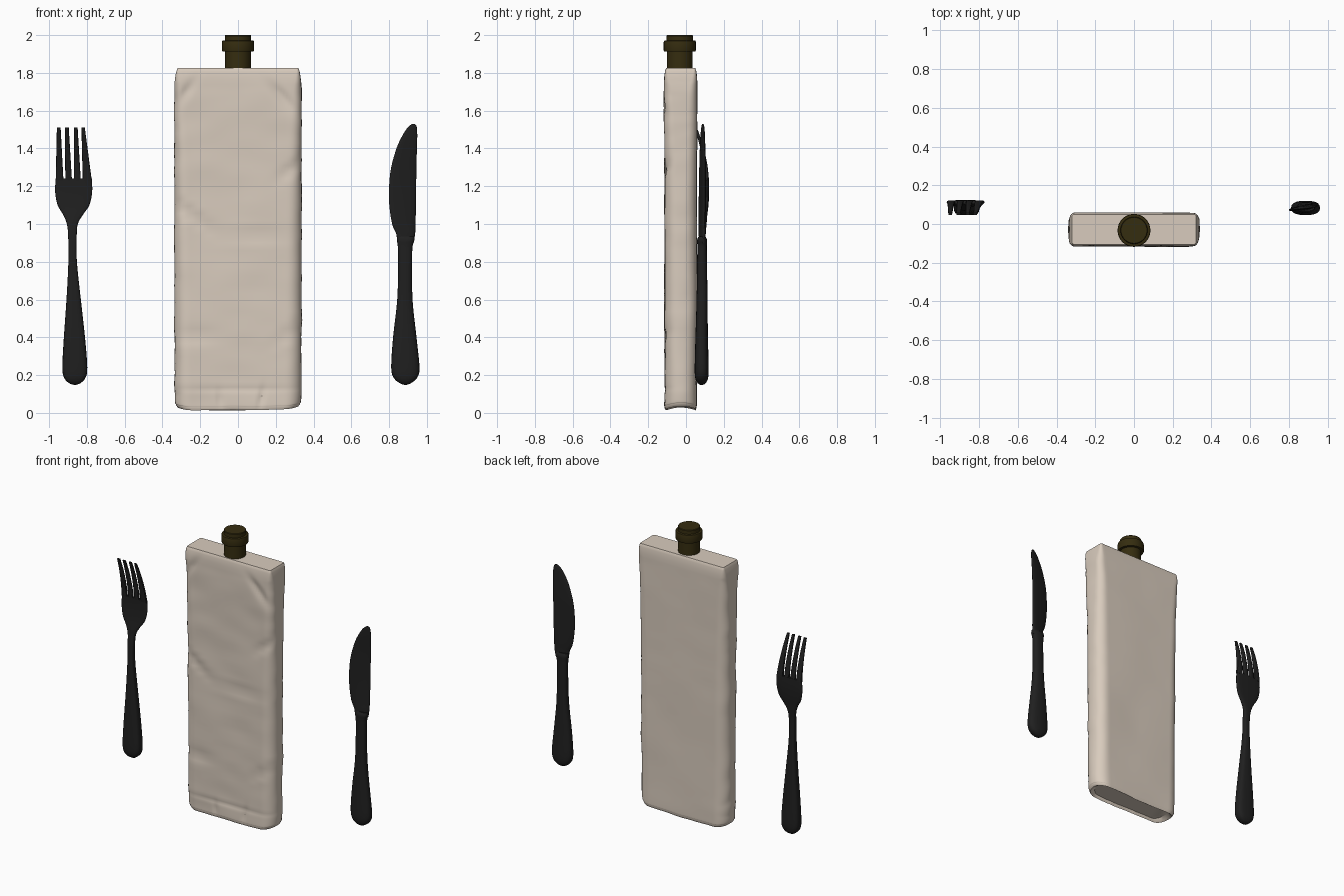
import bpy
import math
from mathutils import Vector, noise

if "Cube" in bpy.data.objects:
    bpy.data.objects.remove(bpy.data.objects["Cube"], do_unlink=True)


def material(name, rgb):
    m = bpy.data.materials.new(name)
    m.use_nodes = True
    m.diffuse_color = (*rgb, 1)
    node = next(n for n in m.node_tree.nodes if n.type == "BSDF_PRINCIPLED")
    node.inputs["Base Color"].default_value = (*rgb, 1)
    return m


CREAM = material("cream pouch", (0.69, 0.60, 0.51))
BLACK = material("black cutlery", (0.014, 0.014, 0.014))
OLIVE = material("dark olive cap", (0.036, 0.026, 0.005))


def loft(name, rings, mat, angle=40):
    """Skin a stack of equal rings and cap both ends."""
    n = len(rings[0])
    verts = [p for ring in rings for p in ring]
    faces = []
    for k in range(len(rings) - 1):
        for i in range(n):
            j = (i + 1) % n
            faces.append((k * n + i, k * n + j, (k + 1) * n + j, (k + 1) * n + i))
    faces.append(tuple(reversed(range(n))))
    faces.append(tuple(range(len(verts) - n, len(verts))))
    mesh = bpy.data.meshes.new(name)
    mesh.from_pydata(verts, [], faces)
    mesh.materials.append(mat)
    ob = bpy.data.objects.new(name, mesh)
    bpy.context.scene.collection.objects.link(ob)
    bpy.ops.object.select_all(action="DESELECT")
    ob.select_set(True)
    bpy.context.view_layer.objects.active = ob
    bpy.ops.object.shade_smooth_by_angle(angle=math.radians(angle))
    return ob


def smooth_path(rows, steps=4):
    """Catmull-Rom interpolation of station rows."""
    out = []
    for i in range(len(rows) - 1):
        quad = (rows[max(i - 1, 0)], rows[i], rows[i + 1], rows[min(i + 2, len(rows) - 1)])
        for s in range(steps):
            t = s / steps
            out.append([b + t / 2 * (c - a + t * (2 * a - 5 * b + 4 * c - d + t * (3 * (b - c) + d - a)))
                        for a, b, c, d in zip(*quad)])
    return out + [rows[-1]]


def bar(name, rows, tilt=0, power=0.8, sides=20):
    """Solid from stations of z, low x, high x, middle y, half thickness."""
    def soft(v):
        return math.copysign(abs(v) ** power, v)
    rings = []
    for z, x0, x1, y, h in smooth_path(rows):
        ring = []
        for i in range(sides):
            a = math.tau * i / sides
            dx = (x1 - x0) / 2 * soft(math.cos(a))
            ring.append(((x0 + x1) / 2 + dx, y + h * soft(math.sin(a)) + tilt * dx, z))
        rings.append(ring)
    return loft(name, rings, BLACK, 50)


# Fork: handle and head in one piece, then four curved tines
bar("fork_body", [
    (.148, -.868, -.858, .083, .006), (.158, -.895, -.833, .083, .022),
    (.185, -.92, -.808, .083, .034), (.24, -.93, -.798, .083, .037),
    (.4, -.922, -.81, .083, .033), (.6, -.908, -.832, .084, .027),
    (.8, -.898, -.853, .085, .021), (.93, -.899, -.854, .087, .017),
    (1, -.906, -.848, .094, .015), (1.05, -.926, -.82, .1, .013),
    (1.1, -.955, -.787, .107, .012), (1.17, -.968, -.772, .112, .011),
    (1.24, -.965, -.774, .112, .01)], power=0.6)
tines = [(-.965, -.924, -.959, -.939), (-.914, -.879, -.917, -.896),
         (-.869, -.832, -.869, -.849), (-.822, -.774, -.829, -.811)]
bends = [(1.23, .112, .01), (1.32, .102, .01), (1.42, .08, .009), (1.51, .052, .006)]
for k, (a0, a1, b0, b1) in enumerate(tines):
    rows = []
    for z, y, h in bends:
        t = (z - bends[0][0]) / (bends[-1][0] - bends[0][0])
        rows.append((z, a0 + (b0 - a0) * t, a1 + (b1 - a1) * t, y, h))
    bar(f"fork_tine_{k + 1}", rows, power=0.5, sides=12)

# Knife: rounded handle and a thin, slightly turned blade
bar("knife_handle", [
    (.148, .881, .891, .083, .006), (.158, .855, .917, .083, .022),
    (.185, .825, .948, .083, .034), (.24, .811, .961, .083, .037),
    (.4, .821, .945, .083, .033), (.6, .843, .924, .085, .029),
    (.8, .848, .922, .085, .026), (.88, .846, .924, .085, .025),
    (.915, .841, .934, .085, .026), (.935, .843, .932, .085, .018)])
bar("knife_blade", [
    (.9, .844, .93, .085, .014), (.95, .837, .938, .085, .013),
    (1, .816, .94, .085, .012), (1.1, .801, .942, .086, .011),
    (1.2, .8, .943, .087, .01), (1.3, .811, .945, .088, .01),
    (1.4, .839, .947, .088, .009), (1.46, .866, .949, .088, .008),
    (1.5, .89, .948, .089, .007), (1.52, .908, .944, .089, .005),
    (1.53, .922, .936, .089, .003)], tilt=0.2)


def rounded(a, b, r, arc=6, cuts=36):
    """Rounded rectangle with extra points along its long sides."""
    pts = []
    for k, (sx, sy) in enumerate(((1, 1), (-1, 1), (-1, -1), (1, -1))):
        for i in range(arc + 1):
            t = (k + i / arc) * math.pi / 2
            pts.append((sx * (a - r) + r * math.cos(t), sy * (b - r) + r * math.sin(t)))
        if k % 2 == 0:
            pts += [(sx * (a - r) * (1 - 2 * j / cuts), sy * b) for j in range(1, cuts)]
    return pts


# Creases on the pouch front: x, z, angle in degrees, length, width, depth
CREASES = [(-.25, 1.06, -35, .12, .025, .012), (.05, .95, -4, .2, .022, .008),
           (-.22, .4, 0, .12, .02, .012), (.24, 1.68, -50, .12, .03, .01),
           (-.27, 1.72, 60, .1, .025, .008), (.28, 1.3, 35, .09, .025, .009),
           (.26, .42, 30, .1, .025, .008), (.12, .08, 80, .06, .015, .008),
           (-.1, .07, 95, .05, .015, .006), (0, .13, 0, .3, .015, .004)]
MID_Y = -.028


def crumple(x, y, z):
    """Push a pouch point by broad noise and by the front creases."""
    fade = min(1, (1.825 - z) / .12)
    broad = noise.noise(Vector((x * 3, y * 4, z * 3)))
    fine = noise.noise(Vector((x * 5 + 9, y * 5, z * 9)))
    side = max(0, abs(x) - .24) / .1
    new_x = x + fade * side * math.copysign(.006 * broad + .007 * fine, x)
    depth = .004 * broad + .001 * fine
    if y < 0:
        depth += .003 * fine
        for cx, cz, deg, length, width, d in CREASES:
            c, s = math.cos(math.radians(deg)), math.sin(math.radians(deg))
            u = ((x - cx) * c + (z - cz) * s) / length
            v = ((z - cz) * c - (x - cx) * s) / width
            depth -= d * math.exp(-u * u - v * v) * (1 - .8 * v)
    return new_x, MID_Y + y + fade * depth * max(-1, min(1, y / .05))


# Pouch: stations of z, half width, half depth, corner radius
profile = [(.012, .318, .078, .074), (.03, .328, .083, .078), (.07, .333, .085, .078),
           (.3, .334, .085, .075), (.9, .335, .085, .07), (1.4, .335, .086, .06),
           (1.68, .335, .087, .045), (1.76, .332, .087, .03), (1.805, .326, .083, .016),
           (1.825, .32, .077, .01)]
rings = []
for z, a, b, r in smooth_path(profile, 14):
    ring = []
    low = max(0, 1 - (z - .012) / .15)
    for x, y in rounded(a, b, r):
        px, py = crumple(x, y, z)
        # the bottom rim arches up between its front and back edges
        arch = .016 * (1 - (y / .085) ** 2) + .008 * max(0, x) / .33
        wave = .004 * noise.noise(Vector((x * 9, y * 6, 2)))
        ring.append((px, py, z + low * (arch + wave)))
    rings.append(ring)


def inset(ring, scale, rise):
    return [(x * scale, MID_Y + (y - MID_Y) * scale, z + rise) for x, y, z in ring]


# sunken base inside the rim
rings = [inset(rings[0], .9, .02), inset(rings[0], .96, .004)] + rings
loft("pouch", rings, CREAM, 42)

# Spout and screw cap: radius, z
spout = [(.068, 1.815), (.068, 1.912), (.083, 1.914), (.085, 1.92), (.085, 1.964),
         (.083, 1.97), (.07, 1.972), (.07, 1.996), (.067, 2)]
loft("spout_cap", [[(r * math.cos(math.tau * i / 32), -.033 + r * math.sin(math.tau * i / 32), z)
                    for i in range(32)] for r, z in spout], OLIVE, 30)
